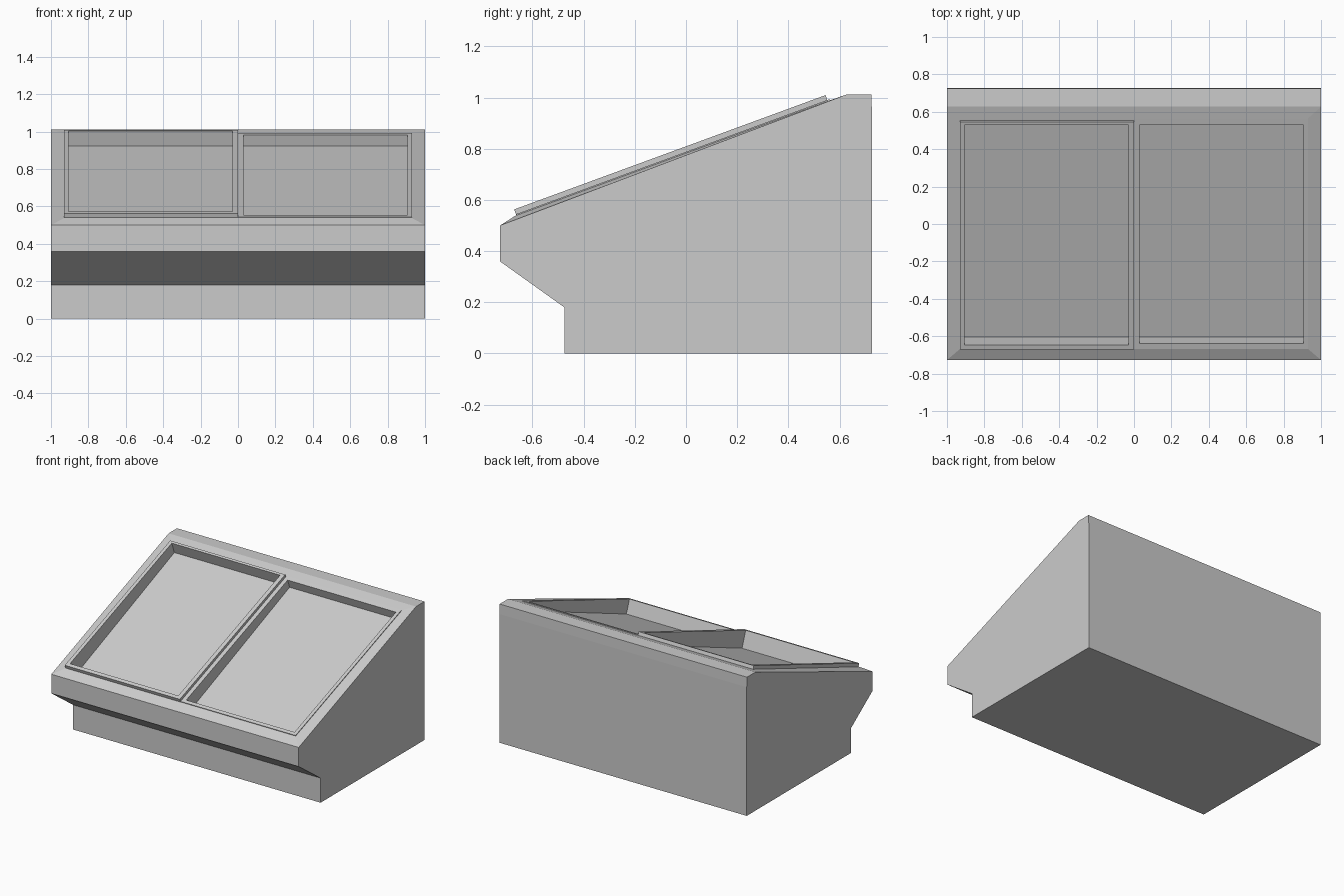
import bpy, bmesh, math
from mathutils import Vector

cube = bpy.data.objects.get("Cube")
if cube:
    bpy.data.objects.remove(cube, do_unlink=True)

grey = bpy.data.materials.new("light_grey")
grey.use_nodes = True
colour = (0.6, 0.6, 0.6, 1)
grey.diffuse_color = colour
grey.node_tree.nodes["Principled BSDF"].inputs["Base Color"].default_value = colour

SLOPE = 0.367
TILT = math.atan(SLOPE)
NORMAL = Vector((0, -math.sin(TILT), math.cos(TILT)))


def on_rim(x, y, lift=0.0):
    """Point on the sloped rim plane, lifted along its normal."""
    return Vector((x, y, 0.537 + SLOPE * (y + 0.67))) + NORMAL * lift


def finish(bm, name):
    bmesh.ops.recalc_face_normals(bm, faces=bm.faces)
    mesh = bpy.data.meshes.new(name)
    bm.to_mesh(mesh)
    bm.free()
    mesh.materials.append(grey)
    obj = bpy.data.objects.new(name, mesh)
    bpy.context.collection.objects.link(obj)
    return obj


def bridge(bm, a, b):
    """Quads between two closed loops of equal length."""
    for i in range(len(a)):
        j = (i + 1) % len(a)
        bm.faces.new((a[i], a[j], b[j], b[i]))


def loop(bm, x0, x1, y0, y1, front_lift, back_lift):
    corners = [(x0, y0, front_lift), (x1, y0, front_lift),
               (x1, y1, back_lift), (x0, y1, back_lift)]
    return [bm.verts.new(on_rim(*c)) for c in corners]


# Cabinet: side profile drawn across the width, with an open sloping top
profile = [(-0.727, 0.5), (-0.727, 0.36), (-0.475, 0.18), (-0.475, 0),
           (0.727, 0), (0.727, 0.94), (0.724, 1.012), (0.627, 1.012)]
bm = bmesh.new()
sides = [[bm.verts.new((x, y, z)) for y, z in profile] for x in (-1, 1)]
for side in sides:
    bm.faces.new(side)
for i in range(len(profile) - 1):
    bm.faces.new((sides[0][i], sides[0][i + 1], sides[1][i + 1], sides[1][i]))

# Raised rim around the opening
outer = [sides[0][0], sides[1][0], sides[1][-1], sides[0][-1]]
rim = loop(bm, -0.93, 0.93, -0.668, 0.565, 0, 0)
lip = loop(bm, -0.91, 0.91, -0.65, 0.54, 0, 0)
bridge(bm, outer, rim)
bridge(bm, rim, lip)
finish(bm, "cabinet")


# Sliding lids: a frame around a sunken panel
def lid(name, x0, x1, y0, y1, inner, top):
    bm = bmesh.new()
    base = loop(bm, x0, x1, y0, y1, -0.002, -0.002)
    upper = loop(bm, x0, x1, y0, y1, top, top)
    mouth = loop(bm, *inner, top, top)
    floor = loop(bm, *inner, -0.098, -0.06)
    for a, b in ((base, upper), (upper, mouth), (mouth, floor)):
        bridge(bm, a, b)
    bm.faces.new(floor)
    finish(bm, name)


lid("upper_lid", -0.93, 0, -0.663, 0.554, (-0.905, -0.03, -0.638, 0.537), 0.025)
lid("lower_lid", 0, 0.93, -0.662, 0.562, (0.03, 0.905, -0.638, 0.532), 0.005)
